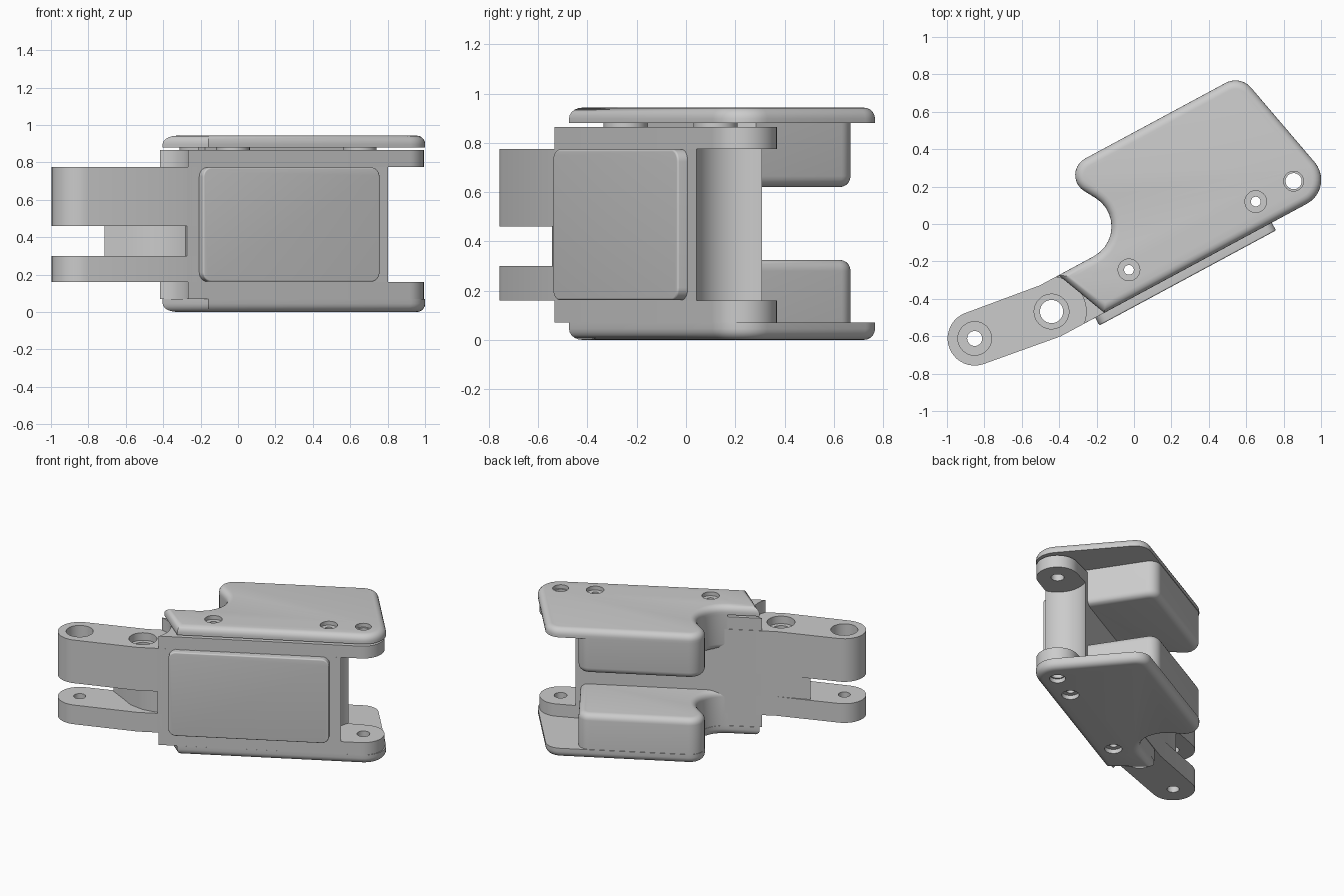
import bpy, bmesh, math
from mathutils import Vector

if "Cube" in bpy.data.objects:
    bpy.data.objects.remove(bpy.data.objects["Cube"])

TILT = math.radians(28.3)   # everything is built along a local axis turned by this angle


def arc(cx, cy, r, a0, a1, n=20):
    return [(cx + r * math.cos(math.radians(a0 + (a1 - a0) * i / n)),
             cy + r * math.sin(math.radians(a0 + (a1 - a0) * i / n))) for i in range(n + 1)]


def rounded(corners, n=10):
    """Fillet a closed polygon given as (u, v, radius)."""
    out = []
    for i, (x, y, r) in enumerate(corners):
        p = Vector((x, y))
        if r == 0:
            out.append((x, y))
            continue
        a = (Vector(corners[i - 1][:2]) - p).normalized()
        b = (Vector(corners[(i + 1) % len(corners)][:2]) - p).normalized()
        half = a.angle(b) / 2
        c = p + (a + b).normalized() * r / math.sin(half)
        t0 = p + a * r / math.tan(half) - c
        t1 = p + b * r / math.tan(half) - c
        s = math.atan2(t0.y, t0.x)
        d = (math.atan2(t1.y, t1.x) - s + math.pi) % (2 * math.pi) - math.pi
        out += [(c.x + r * math.cos(s + d * k / n), c.y + r * math.sin(s + d * k / n))
                for k in range(n + 1)]
    return out


def prism(name, pts, z0, z1, bevel=0, bevel_z=None):
    """Extrude an outline; optionally round the rim at height bevel_z."""
    bm = bmesh.new()
    face = bm.faces.new([bm.verts.new((x, y, z0)) for x, y in pts])
    ext = bmesh.ops.extrude_face_region(bm, geom=[face])
    bmesh.ops.translate(bm, vec=(0, 0, z1 - z0),
                        verts=[g for g in ext['geom'] if isinstance(g, bmesh.types.BMVert)])
    bmesh.ops.recalc_face_normals(bm, faces=bm.faces)
    if bevel:
        rim = [e for e in bm.edges if all(abs(v.co.z - bevel_z) < 1e-5 for v in e.verts)]
        bmesh.ops.bevel(bm, geom=rim, offset=bevel, segments=5, profile=0.5,
                        affect='EDGES', clamp_overlap=False)
    me = bpy.data.meshes.new(name)
    bm.to_mesh(me)
    bm.free()
    ob = bpy.data.objects.new(name, me)
    bpy.context.collection.objects.link(ob)
    ob.rotation_euler.z = TILT
    return ob


def drill(ob, *holes):
    """Cut round holes (u, v, radius, z0, z1)."""
    bpy.context.view_layer.objects.active = ob
    for u, v, r, z0, z1 in holes:
        cutter = prism("cutter", arc(u, v, r, 0, 351, 39), z0, z1)
        cutter.hide_render = True
        mod = ob.modifiers.new("hole", 'BOOLEAN')
        mod.operation, mod.solver, mod.object = 'DIFFERENCE', 'EXACT', cutter
        bpy.ops.object.modifier_apply(modifier=mod.name)
        bpy.data.objects.remove(cutter)


PIN, SCREWS = (0.86, -0.203), [(0.63, -0.203), (-0.14, -0.203)]
HINGE, FAR = (-0.61, -0.203), (-1.04, -0.135)
FRONT = -0.343
through = [(*s, 0.026, -1, 2) for s in SCREWS]

# Outer cover plates with the curved notch
plate = rounded([(-0.365, FRONT, 0), (1.045, FRONT, 0.145), (0.878, 0.432, 0.11),
                 (-0.239, 0.432, 0.1), (0.043, -0.05, 0.18), (-0.485, -0.05, 0)])
top = prism("top_plate", plate, 0.88, 0.943, 0.045, 0.943)
bottom = prism("bottom_plate", plate, 0, 0.07, 0.045, 0)
for ob, z0, z1 in ((top, 0.915, 1), (bottom, -1, 0.03)):
    drill(ob, (*PIN, 0.043, -1, 2), (*PIN, 0.053, z0, z1), *through,
          *[(*s, 0.058, z0, z1) for s in SCREWS])

# Rounded grip blocks on the inner sides of the plates
block = rounded([(-0.27, -0.13, 0), (0.645, -0.13, 0), (0.71, -0.06, 0),
                 (0.668, 0.428, 0.08), (-0.236, 0.428, 0.098), (0.043, -0.052, 0.18),
                 (-0.27, -0.052, 0)])
prism("upper_block", block, 0.62, 0.885, 0.045, 0.62)
prism("lower_block", block, 0.06, 0.325, 0.045, 0.325)

# Body core, hollowed round the pin at its right end
core_pts = [(-0.495, -0.05), (-0.495, FRONT)] + arc(*PIN, 0.193, 226.5, 127.6)
core = prism("body_core", core_pts, 0.16, 0.775)
drill(core, *through)

# Lugs above and below the core
lug_pts = arc(*PIN, 0.14, -90, 90) + [(0.7, -0.05)] + arc(*HINGE, 0.185, 54, -49)
for name, z0, z1 in (("upper_lug", 0.775, 0.865), ("lower_lug", 0.07, 0.16)):
    lug = prism(name, lug_pts, z0, z1)
    drill(lug, (*PIN, 0.043, -1, 2), *through)

# Spacers between the upper lug and the top plate
for i, (u, v) in enumerate(SCREWS):
    ob = prism(f"spacer_{i + 1}", arc(u, v, 0.09, 0, 351, 39), 0.86, 0.885)
    drill(ob, through[i])

# Raised front panel: outline drawn in u-z, extruded towards the front
panel = prism("front_panel", rounded([(-0.42, 0.162, 0.05), (0.652, 0.162, 0.05),
                                      (0.652, 0.773, 0.05), (-0.42, 0.773, 0.05)]),
              0.33, 0.39, 0.008, 0.39)
for vert in panel.data.vertices:
    x, y, z = vert.co
    vert.co = (x, -z, y)

# Hinge arm: two tines and the web between them
arm = arc(*FAR, 0.145, 83, 263) + [(-0.63, FRONT), (-0.4, FRONT), (-0.4, -0.05), (-0.6, -0.05)]
up = prism("upper_tine", arm, 0.46, 0.775)
low = prism("lower_tine", arm, 0.16, 0.30)
web = prism("arm_web", [(-0.828, -0.03), (-0.75, -0.14), (-0.69, -0.23), (-0.6, -0.295),
                        (-0.49, -0.33), (-0.4, -0.33), (-0.4, -0.05), (-0.6, -0.05)],
            0.30, 0.46)
drill(up, (*FAR, 0.09, 0.6, 2), (*FAR, 0.04, -1, 2), (*HINGE, 0.093, 0.72, 2),
      (*HINGE, 0.062, -1, 2))
drill(low, (*FAR, 0.04, -1, 2), (*HINGE, 0.062, -1, 2), (*HINGE, 0.093, -1, 0.2))
drill(web, (*HINGE, 0.062, -1, 2))

# Smooth curves, sharp edges
bpy.ops.object.select_all(action='DESELECT')
for ob in bpy.context.scene.objects:
    bm = bmesh.new()
    bm.from_mesh(ob.data)
    bmesh.ops.recalc_face_normals(bm, faces=bm.faces)
    bm.to_mesh(ob.data)
    bm.free()
    ob.select_set(True)
bpy.context.view_layer.objects.active = core
bpy.ops.object.shade_smooth_by_angle(angle=math.radians(30))
